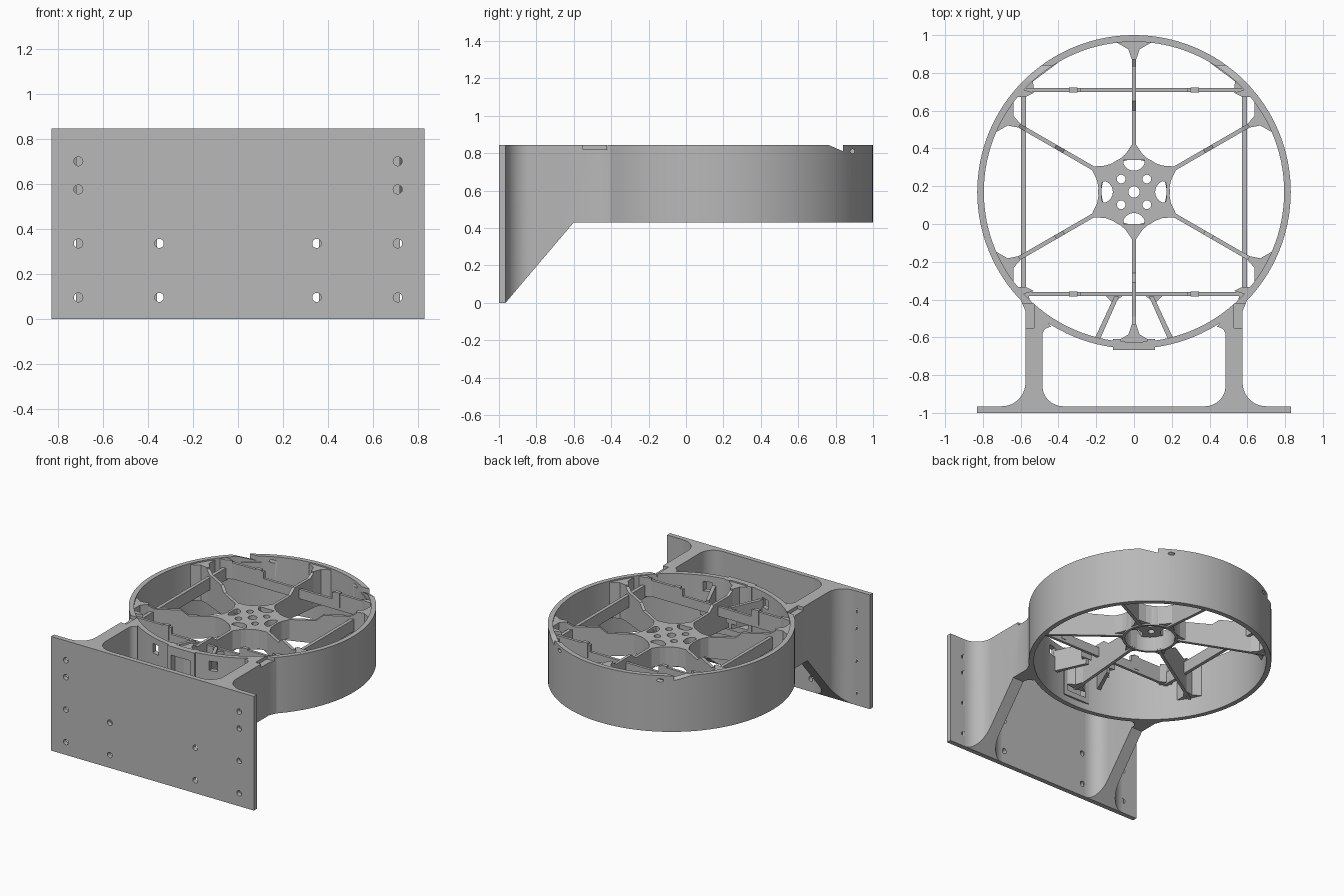
import bpy
import bmesh
from math import cos, sin, pi, radians
from mathutils import Matrix, Vector

if "Cube" in bpy.data.objects:
    bpy.data.objects.remove(bpy.data.objects["Cube"])

grey = bpy.data.materials.new("plain grey")
grey.use_nodes = True
grey.diffuse_color = (0.48, 0.48, 0.48, 1)
grey.node_tree.nodes["Principled BSDF"].inputs["Base Color"].default_value = (0.48, 0.48, 0.48, 1)

CENTRE = Vector((0, 0.17, 0))
TOP, RIM_LOW = 0.845, 0.43
R_OUT, R_IN = 0.83, 0.795
SIDES = (-1, 1)
# Axis frames: outline plane (u, v) and extrusion direction w
FLAT = Matrix.Identity(4)
UPRIGHT = Matrix(((1, 0, 0, 0), (0, 0, -1, 0), (0, 1, 0, 0), (0, 0, 0, 1)))
SIDEWAYS = Matrix(((0, 0, 1, 0), (1, 0, 0, 0), (0, 1, 0, 0), (0, 0, 0, 1)))


def prism(name, outline, low, high, frame=FLAT):
    """Extrude a 2D outline from low to high, placed by a frame."""
    bm = bmesh.new()
    face = bm.faces.new([bm.verts.new((u, v, low)) for u, v in outline])
    new = bmesh.ops.extrude_face_region(bm, geom=[face])["geom"]
    moved = [v for v in new if isinstance(v, bmesh.types.BMVert)]
    bmesh.ops.translate(bm, verts=moved, vec=(0, 0, high - low))
    bm.transform(frame)
    bmesh.ops.recalc_face_normals(bm, faces=bm.faces)
    mesh = bpy.data.meshes.new(name)
    bm.to_mesh(mesh)
    bm.free()
    mesh.materials.append(grey)
    obj = bpy.data.objects.new(name, mesh)
    bpy.context.collection.objects.link(obj)
    return obj


def box(name, x0, x1, y0, y1, z0, z1):
    return prism(name, [(x0, y0), (x1, y0), (x1, y1), (x0, y1)], z0, z1)


def arc(x, y, r, start=0, end=360, steps=32):
    full = end - start == 360
    angles = [radians(start + (end - start) * i / steps) for i in range(steps + (not full))]
    return [(x + r * cos(a), y + r * sin(a)) for a in angles]


def disc(name, r, low, high, steps=128):
    return prism(name, arc(CENTRE.x, CENTRE.y, r, steps=steps), low, high)


def cut(obj, *cutters):
    for tool in cutters:
        tool.hide_render = True
        mod = obj.modifiers.new("cut", "BOOLEAN")
        mod.operation, mod.solver, mod.object = "DIFFERENCE", "EXACT", tool
        bpy.context.view_layer.objects.active = obj
        bpy.ops.object.modifier_apply(modifier=mod.name)
        bpy.data.objects.remove(tool)


def smooth(obj):
    bpy.ops.object.select_all(action="DESELECT")
    obj.select_set(True)
    bpy.context.view_layer.objects.active = obj
    bpy.ops.object.shade_smooth_by_angle(angle=radians(30))


# Mounting plate with screw holes
plate = box("mounting_plate", -0.83, 0.83, -1, -0.965, 0, TOP)
spots = [(0.71, z) for z in (0.70, 0.575, 0.335, 0.095)] + [(0.35, z) for z in (0.335, 0.095)]
for side in SIDES:
    for x, z in spots:
        cut(plate, prism("hole", arc(side * x, z, 0.02, steps=20), 0.9, 1.05, UPRIGHT))
smooth(plate)

# Arms with flared feet and a sloping underside
arm_outline = ([(0.36, -0.968), (0.72, -0.968)]
               + arc(0.70, -0.84, 0.125, 270, 180, 12)
               + [(0.575, -0.46), (0.60, -0.40), (0.56, -0.37)]
               + arc(0.44, -0.59, 0.045, 90, 0, 8)
               + arc(0.375, -0.855, 0.11, 0, -90, 12))
for side in SIDES:
    arm = prism("left_arm" if side > 0 else "right_arm",
                [(side * x, y) for x, y in arm_outline], 0, TOP)
    slope = prism("slope", [(-0.965, 0), (-0.6, RIM_LOW), (0, RIM_LOW), (0, -0.1), (-0.965, -0.1)],
                  -2, 2, SIDEWAYS)
    notch = box("notch", side * 0.53, side * 0.62, -0.55, -0.42, 0.82, 1)
    cut(arm, slope, disc("bore", R_IN + 0.01, -1, 2), notch)
    smooth(arm)

# Outer rim with front block, connector opening, windows and top notches
rim = disc("outer_rim", R_OUT, RIM_LOW, TOP)
cut(rim, disc("bore", R_IN, 0, 2),
    box("opening", -0.09, 0.09, -0.8, -0.55, 0.52, 0.78))
for side in SIDES:
    cut(rim,
        box("window", side * 0.205, side * 0.265, -0.8, -0.5, 0.73, 0.80),
        box("notch", side * 0.53, side * 0.62, -0.55, -0.42, 0.82, 1),
        prism("ramp", [(0.76, TOP), (0.84, 0.81), (0.84, 1), (0.76, 1)],
              side * 0.35, side * 0.7, SIDEWAYS),
        prism("pin", arc(0.89, 0.81, 0.012, steps=12), side * 0.3, side * 0.6, SIDEWAYS))
smooth(rim)
block = box("connector_block", -0.11, 0.11, -0.668, -0.61, 0.48, TOP)
cut(block, box("opening", -0.08, 0.08, -0.8, -0.5, 0.52, 0.78),
    box("recess", -0.07, 0.07, -0.65, -0.5, 0.80, 1))

# Hub plate with holes, on a short tube
hub = disc("hub_plate", 0.19, 0.72, 0.76, 64)
cut(hub, prism("bore", arc(0, 0.17, 0.03), 0, 2))
for i in range(4):
    quarter = Matrix.Translation(CENTRE) @ Matrix.Rotation(i * pi / 2, 4, "Z")
    cut(hub, prism("screw", arc(0.068, 0.068, 0.023), 0, 2, quarter),
        prism("slot", [(0.172, -0.055), (0.172, 0.055)] + arc(0.172, 0, 0.06, 110, 250, 12), 0, 2, quarter))
smooth(hub)
tube = disc("hub_tube", 0.19, 0.61, 0.73, 64)
cut(tube, disc("bore", 0.172, 0, 2, 64))
smooth(tube)

# Six deep spokes flared at both ends
spoke_side = [(0.178, 0.61), (0.80, 0.56), (0.80, 0.835), (0.72, 0.835),
              (0.66, 0.80), (0.48, 0.80), (0.43, 0.76), (0.178, 0.76)]
for i in range(6):
    turn = Matrix.Translation(CENTRE) @ Matrix.Rotation(radians(30 + 60 * i), 4, "Z")
    prism("spoke", spoke_side, -0.011, 0.011, turn @ UPRIGHT)
    inner = [(0.17, -0.08), (0.2, -0.045), (0.25, -0.011)]
    prism("spoke_root", inner + [(r, -w) for r, w in reversed(inner)], 0.62, 0.76, turn)
    outer = [(0.70, -0.011), (0.755, -0.03), (0.79, -0.09)]
    tip = [(r, -w) for r, w in reversed(outer)]
    prism("spoke_tip", outer + [(0.805, 0)] + tip, 0.57, 0.835, turn)

# Square frame inside the rim, with raised clips on the cross walls
for y in (-0.38, 0.70):
    wall = box("front_wall" if y < 0 else "back_wall", -0.62, 0.62, y, y + 0.02, 0.70, 0.82)
    cut(wall, box("dip", -0.28, 0.28, y - 0.1, y + 0.1, 0.77, 1))
    for side in SIDES:
        box("wall_clip", side * 0.30, side * 0.345, y - 0.003, y + 0.023, 0.72, 0.83)
        # Solid corners where the frame meets the rim
        inward = 1 if y < 0 else -1
        edge = y if y > 0 else y + 0.02
        prism("frame_corner", [(side * 0.53, edge + inward * 0.005), (side * 0.62, edge - inward * 0.02),
                               (side * 0.65, edge + inward * 0.03), (side * 0.57, edge + inward * 0.025)],
              0.70, 0.84)
for side in SIDES:
    box("side_wall", side * 0.572, side * 0.597, -0.37, 0.71, 0.69, 0.78)
    # Gussets joining the rim to the cross walls
    prism("front_gusset", [(side * 0.36, -0.545), (side * 0.545, -0.43), (side * 0.56, -0.37),
                           (side * 0.60, -0.37), (side * 0.54, -0.45)], 0.70, 0.82)
    prism("back_gusset", [(side * 0.40, 0.855), (side * 0.535, 0.755), (side * 0.53, 0.71),
                          (side * 0.60, 0.71), (side * 0.54, 0.78)], 0.72, 0.80)
    # Angled struts from the front wall to the rim
    prism("strut", [(side * 0.08, -0.385), (side * 0.105, -0.385),
                    (side * 0.21, -0.61), (side * 0.18, -0.61)], 0.62, 0.78)
    prism("strut_wedge", [(side * 0.06, -0.38), (side * 0.15, -0.38), (side * 0.11, -0.42)], 0.66, 0.76)
